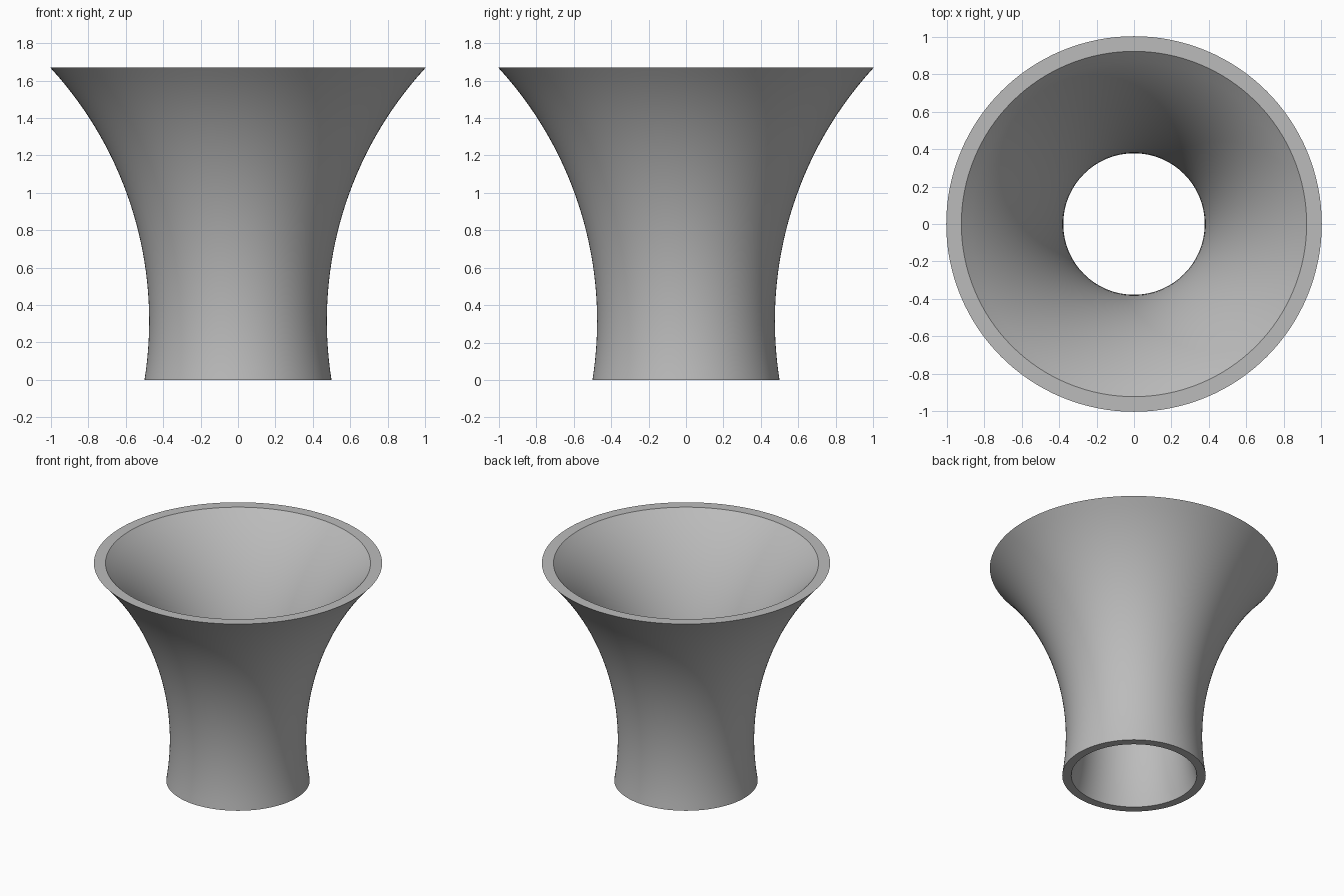
import bpy, bmesh, math

cube = bpy.data.objects.get("Cube")
if cube:
    bpy.data.objects.remove(cube, do_unlink=True)

HEIGHT = 1.67
RINGS = 32
SEGMENTS = 128


def flare(waist, waist_z, bend):
    """Circular-arc profile from the foot up to the mouth."""
    heights = [HEIGHT * i / RINGS for i in range(RINGS + 1)]
    return [(waist + bend - math.sqrt(bend ** 2 - (z - waist_z) ** 2), z)
            for z in heights]


grey = bpy.data.materials.new("plain grey")
grey.use_nodes = True
colour = (0.5, 0.5, 0.5, 1)
grey.diffuse_color = colour
grey.node_tree.nodes["Principled BSDF"].inputs["Base Color"].default_value = colour

# Closed wall section: outer arc up, inner arc back down
section = flare(0.475, 0.315, 2.0) + flare(0.378, 0.44, 1.66)[::-1]

# Revolve the section around the vertical axis
bm = bmesh.new()
verts = [bm.verts.new((r, 0, z)) for r, z in section]
edges = [bm.edges.new((a, b)) for a, b in zip(verts, verts[1:] + verts[:1])]
bmesh.ops.spin(bm, geom=verts + edges, cent=(0, 0, 0), axis=(0, 0, 1),
               angle=math.tau, steps=SEGMENTS, use_merge=True)
bmesh.ops.remove_doubles(bm, verts=bm.verts, dist=0.0001)
bmesh.ops.recalc_face_normals(bm, faces=bm.faces)
mesh = bpy.data.meshes.new("flared_tube")
bm.to_mesh(mesh)
bm.free()
mesh.materials.append(grey)

tube = bpy.data.objects.new("flared_tube", mesh)
bpy.context.collection.objects.link(tube)
bpy.context.view_layer.objects.active = tube
tube.select_set(True)
bpy.ops.object.shade_smooth_by_angle(angle=math.radians(30))
